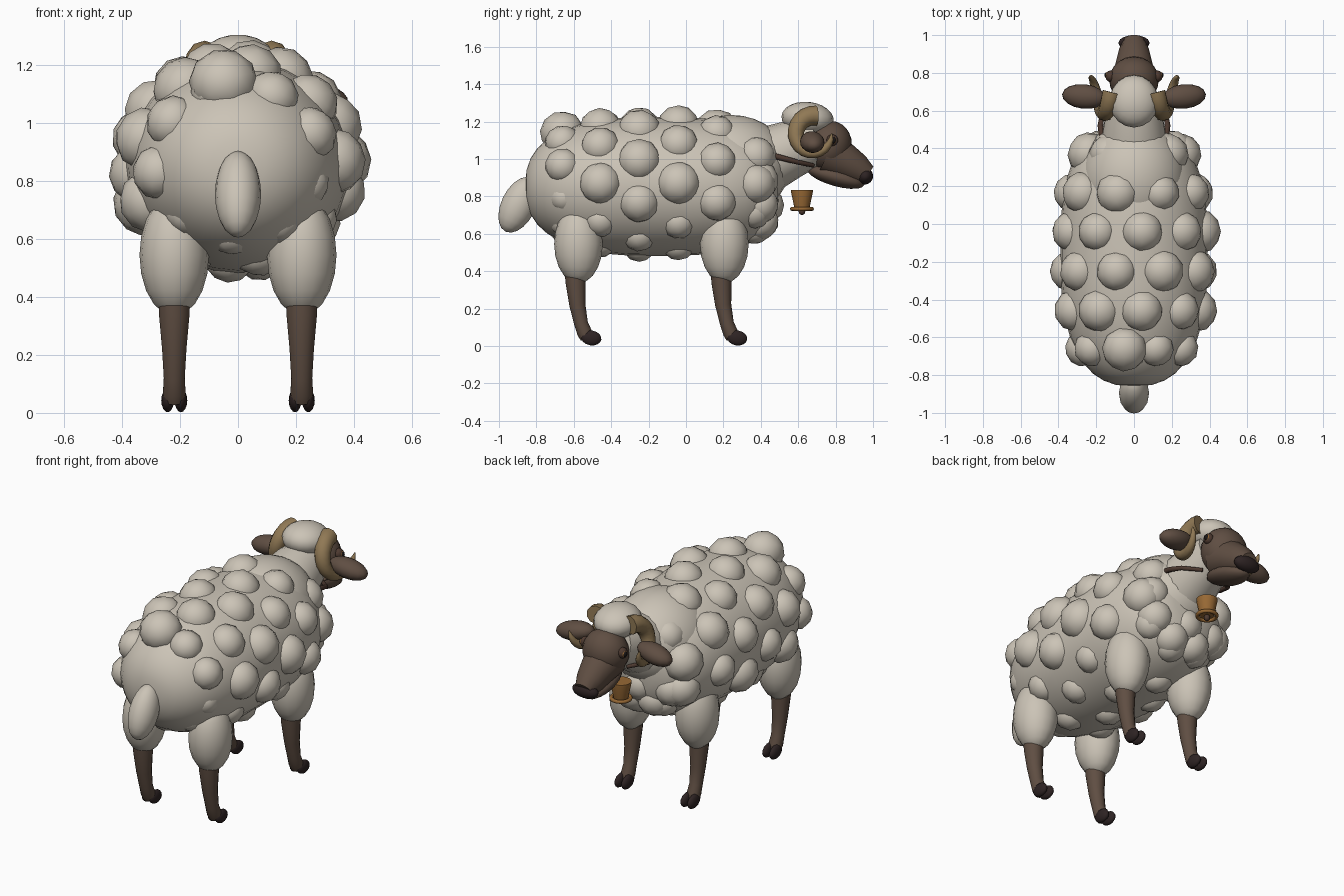
import bpy, bmesh, math, random
from mathutils import Vector, Matrix

if "Cube" in bpy.data.objects:
    bpy.data.objects.remove(bpy.data.objects["Cube"], do_unlink=True)
random.seed(4)


def material(name, rgb):
    m = bpy.data.materials.new(name)
    m.use_nodes = True
    m.diffuse_color = (*rgb, 1)
    m.node_tree.nodes["Principled BSDF"].inputs["Base Color"].default_value = (*rgb, 1)
    return m


WOOL = material("wool", (0.6, 0.55, 0.47))
SKIN = material("brown_skin", (0.115, 0.076, 0.055))
HOOF = material("dark_hoof", (0.027, 0.017, 0.017))
HORN = material("horn_tan", (0.28, 0.19, 0.09))
BRASS = material("brass", (0.31, 0.14, 0.035))
STRAP = material("strap_brown", (0.075, 0.042, 0.03))
BLACK = material("eye_black", (0.01, 0.008, 0.008))


def finish(bm, name, mat):
    bmesh.ops.recalc_face_normals(bm, faces=bm.faces)
    for f in bm.faces:
        f.smooth = True
    me = bpy.data.meshes.new(name)
    bm.to_mesh(me)
    bm.free()
    me.materials.append(mat)
    ob = bpy.data.objects.new(name, me)
    bpy.context.collection.objects.link(ob)
    return ob


def ball(name, mat, loc, size, tilt=(0, 0, 0), seg=16):
    """Ellipsoid with half sizes, turned by degrees about x, y, z."""
    bm = bmesh.new()
    bmesh.ops.create_uvsphere(bm, u_segments=seg, v_segments=seg * 2 // 3, radius=1)
    rot = Matrix.Identity(4)
    for axis, a in zip("XYZ", tilt):
        rot = Matrix.Rotation(math.radians(a), 4, axis) @ rot
    bm.transform(Matrix.Translation(loc) @ rot @ Matrix.Diagonal((*size, 1)))
    return finish(bm, name, mat)


def tube(name, mat, path, seg=14):
    """Closed tapered tube; path rows are (x, y, z, radius)."""
    bm = bmesh.new()
    pts = [Vector(p[:3]) for p in path]
    rings = []
    for i, p in enumerate(pts):
        d = (pts[min(i + 1, len(pts) - 1)] - pts[max(i - 1, 0)]).normalized()
        u = d.cross(Vector((1, 0, 0))).normalized()
        v = d.cross(u)
        angles = [math.tau * k / seg for k in range(seg)]
        rings.append([bm.verts.new(p + (u * math.cos(a) + v * math.sin(a)) * path[i][3]) for a in angles])
    for a, b in zip(rings, rings[1:]):
        for k in range(seg):
            bm.faces.new((a[k], a[k - 1], b[k - 1], b[k]))
    bm.faces.new(rings[0])
    bm.faces.new(rings[-1])
    ob = finish(bm, name, mat)
    ob.data.set_sharp_from_angle(angle=math.radians(50))
    return ob


def ring(name, mat, loc, radius, thick, n=28, m=8):
    bm = bmesh.new()
    g = []
    for i in range(n):
        a = math.tau * i / n
        g.append([bm.verts.new(((radius + thick * math.cos(b)) * math.cos(a),
                                (radius + thick * math.cos(b)) * math.sin(a), thick * math.sin(b)))
                  for b in [math.tau * j / m for j in range(m)]])
    for i in range(n):
        for j in range(m):
            bm.faces.new((g[i][j], g[i - 1][j], g[i - 1][j - 1], g[i][j - 1]))
    bm.transform(Matrix.Translation(loc))
    return finish(bm, name, mat)


# Barrel body: a squared ellipsoid along y, blunter at the chest
CENTRE, HALF = Vector((0, -0.18, 0.853)), Vector((0.39, 0.68, 0.372))


def body_point(t, a):
    power = 3 if t > 0 else 2.5
    f = max(0, 1 - abs(t) ** power) ** (1 / power)
    return CENTRE + Vector((HALF.x * f * math.cos(a), HALF.y * t, HALF.z * f * math.sin(a)))


bm = bmesh.new()
bmesh.ops.create_uvsphere(bm, u_segments=28, v_segments=20, radius=1)
for v in bm.verts:
    x, y, z = v.co
    t = math.copysign(abs(z) ** 0.9, z)
    v.co = body_point(t, math.atan2(y, x)) if abs(z) < 0.999 else CENTRE + Vector((0, HALF.y * z, 0))
finish(bm, "body", WOOL)
ball("shoulders", WOOL, (0, 0.24, 0.965), (0.28, 0.32, 0.27), (0, 0, 0), 24)

# Wool clumps: low-poly balls sunk into the body in staggered rings
clumps = bmesh.new()


def clump(p, normal, r, sink=0.04):
    turn = normal.to_track_quat("Z", "Y").to_matrix().to_4x4() @ Matrix.Rotation(random.random() * 6, 4, "Z")
    bmesh.ops.create_icosphere(clumps, subdivisions=2, radius=1,
                               matrix=Matrix.Translation(p - normal * sink) @ turn @ Matrix.Diagonal((r, r, r * 0.95, 1)))


for row, y in enumerate((-0.67, -0.46, -0.25, -0.04, 0.17, 0.39)):
    for k in range(9):
        a = math.radians((25 if row % 2 == 0 else 3) + 40 * k)
        t = (y - CENTRE.y) / HALF.y
        n = Vector((math.cos(a), 0.8 * t ** 3, math.sin(a))).normalized()
        r, sink = random.uniform(0.1, 0.118), 0.04
        if row == 0:
            r, sink = 0.095, 0.035
        if math.sin(a) < -0.55:
            r, sink = 0.09, 0.052
        if row == 0 and math.sin(a) < -0.1:
            r, sink = 0.08, 0.065
        clump(body_point(t, a), n, r, sink)
# Chest clumps
for k in range(7):
    a = math.radians(-150 + 40 * k)
    clump(body_point(0.9, a), Vector((math.cos(a), 0.9, math.sin(a))).normalized(), 0.1, 0.05)
clump(CENTRE + Vector((0, HALF.y, -0.1)), Vector((0, 1, 0)), 0.1, 0.07)
# Large clump above the tail
clump(Vector((-0.05, -0.67, 1.16)), Vector((0, -0.4, 1)).normalized(), 0.12, 0.02)
finish(clumps, "wool_clumps", WOOL)

# Tail and neck
ball("tail", WOOL, (0, -0.895, 0.755), (0.08, 0.092, 0.16), (-26, 0, 0))
tube("neck", WOOL, [(0, 0.25, 0.93, 0.19), (0, 0.42, 0.99, 0.18), (0, 0.56, 1.05, 0.155), (0, 0.7, 1.09, 0.12)], 18)

# Head, muzzle, jaw, nose and woolly cap
ball("head", SKIN, (0, 0.763, 1.07), (0.132, 0.122, 0.135), (-20, 0, 0), 20)
tube("muzzle", SKIN, [(0, 0.76, 1.03, 0.12), (0, 0.85, 0.985, 0.098), (0, 0.92, 0.945, 0.08), (0, 0.972, 0.912, 0.055)])
ball("jaw", SKIN, (0, 0.8, 0.905), (0.085, 0.16, 0.05), (-16, 0, 0))
ball("nose", HOOF, (0, 0.958, 0.907), (0.083, 0.042, 0.044), (-30, 0, 0))
ball("wool_cap", WOOL, (0, 0.65, 1.215), (0.13, 0.14, 0.09), (-6, 0, 0), 18)

for side, s in (("left", 1), ("right", -1)):
    # Ears, layered eyes and curled horns
    ball(side + "_ear", SKIN, (s * 0.265, 0.675, 1.09), (0.118, 0.065, 0.055), (0, s * 10, s * 6))
    ball(side + "_eyelid", STRAP, (s * 0.125, 0.782, 1.1), (0.026, 0.031, 0.031), (0, 0, 0), 12)
    ball(side + "_iris", BRASS, (s * 0.139, 0.786, 1.1), (0.014, 0.02, 0.02), (0, 0, 0), 12)
    ball(side + "_pupil", BLACK, (s * 0.145, 0.788, 1.1), (0.012, 0.015, 0.017), (0, 0, 0), 12)
    horn = []
    for i in range(17):
        f = i / 16
        a = math.radians(82 + 280 * f)
        horn.append((s * (0.115 + 0.12 * f), 0.683 + 0.096 * math.cos(a), 1.132 + 0.1 * math.sin(a),
                     0.05 * (1 - f) ** 0.6 + 0.004))
    tube(side + "_horn", HORN, horn, 10)

    # Collar strap along the side of the neck
    tube(side + "_collar", STRAP, [(s * 0.168, 0.455, 1.02, 0.016), (s * 0.178, 0.52, 1.003, 0.015),
                                   (s * 0.165, 0.6, 0.982, 0.013), (s * 0.08, 0.68, 0.965, 0.011)], 8)

    # Legs: woolly thigh, bent shank and a split hoof
    for end, y in (("front", 0.205), ("back", -0.575)):
        x, name = s * 0.22, f"{end}_{side}"
        ball(name + "_thigh", WOOL, (x, y, 0.545), (0.12, 0.13, 0.21))
        tube(name + "_shank", SKIN, [(x, y - 0.02, 0.42, 0.055), (x, y - 0.015, 0.34, 0.054),
                                     (x, y - 0.006, 0.22, 0.043), (x, y + 0.014, 0.12, 0.037),
                                     (x, y + 0.033, 0.07, 0.04), (x, y + 0.045, 0.04, 0.034)])
        for toe in (-1, 1):
            ball(name + "_hoof", HOOF, (x + toe * 0.023, y + 0.068, 0.043), (0.022, 0.055, 0.04), (-10, 0, 0), 12)

# Hanging bell
tube("bell", BRASS, [(0, 0.62, 0.835, 0.058), (0, 0.62, 0.822, 0.058), (0, 0.62, 0.735, 0.04)], 16)
ring("bell_rim", BRASS, (0, 0.62, 0.733), 0.053, 0.011)
ball("bell_clapper", STRAP, (0, 0.62, 0.72), (0.018, 0.018, 0.02), (0, 0, 0), 10)
